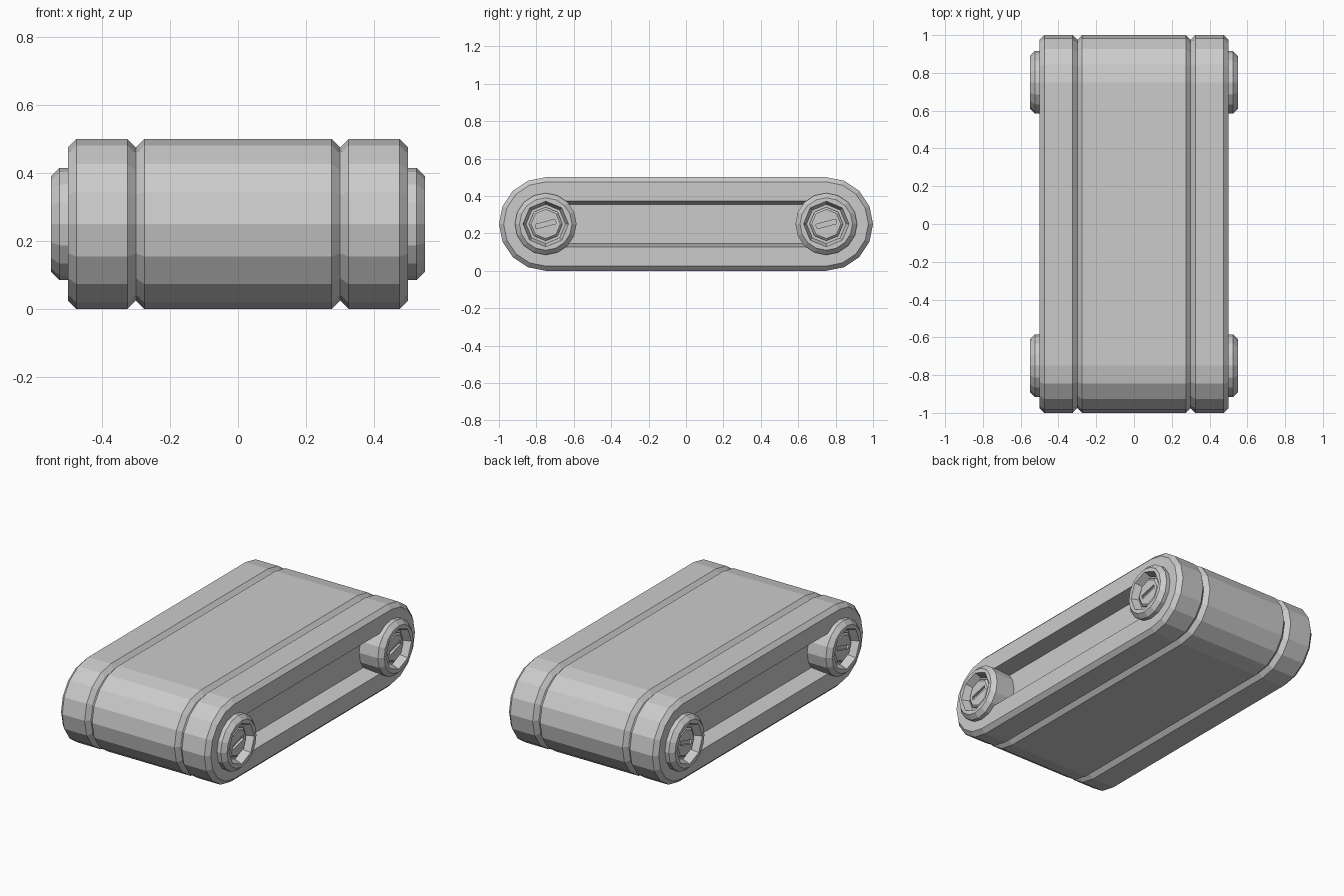
import bpy, bmesh
from math import sin, cos, pi, radians
from mathutils import Matrix

if "Cube" in bpy.data.objects:
    bpy.data.objects.remove(bpy.data.objects["Cube"])

ZC, YC, N = 0.25, 0.75, 16


def stadium(x, r):
    """Rounded track outline in the YZ plane."""
    pts = []
    for side in (0, 1):
        for i in range(N // 2 + 1):
            a = -pi / 2 + pi * side + 2 * pi * i / N
            pts.append((x, (YC if side == 0 else -YC) + r * cos(a), ZC + r * sin(a)))
    return pts


def circle(x, r, octagon=False):
    """16 points; octagon=True flattens every other point onto an 8-sided outline."""
    pts = []
    for i in range(N):
        a = 2 * pi * i / N
        rr = r * cos(pi / 8) if octagon and i % 2 else r
        pts.append((x, rr * cos(a), rr * sin(a)))
    return pts


def loft(name, rings, location=(0, 0, 0)):
    """Skin consecutive rings and close both ends."""
    bm = bmesh.new()
    vs = [[bm.verts.new(p) for p in ring] for ring in rings]
    n = len(vs[0])
    for a, b in zip(vs, vs[1:]):
        for i in range(n):
            j = (i + 1) % n
            bm.faces.new((a[i], a[j], b[j], b[i]))
    bm.faces.new(vs[0])
    bm.faces.new(vs[-1])
    bmesh.ops.recalc_face_normals(bm, faces=bm.faces[:])
    me = bpy.data.meshes.new(name)
    bm.to_mesh(me)
    bm.free()
    ob = bpy.data.objects.new(name, me)
    ob.location = location
    bpy.context.collection.objects.link(ob)
    return ob


# track belt: recessed side panels, bevelled rims, two V grooves
half = [(0.40, 0.105), (0.50, 0.122), (0.50, 0.225), (0.475, 0.25),
        (0.325, 0.25), (0.30, 0.225), (0.275, 0.25)]
profile = [(-x, r) for x, r in half] + half[::-1]
loft("track_belt", [stadium(x, r) for x, r in profile])

# wheel hubs with octagonal sockets and slotted bolts
for sx in (-1, 1):
    for sy in (-1, 1):
        label = ("left" if sx < 0 else "right") + ("_front" if sy < 0 else "_back")
        loc = (0, sy * YC, ZC)
        loft("hub_" + label, [
            circle(sx * 0.39, 0.165), circle(sx * 0.525, 0.165),
            circle(sx * 0.55, 0.14), circle(sx * 0.55, 0.122, True),
            circle(sx * 0.505, 0.105, True)], loc)
        bolt = loft("bolt_" + label, [
            circle(sx * 0.495, 0.09, True), circle(sx * 0.515, 0.09, True),
            circle(sx * 0.525, 0.078, True)], loc)

        # slot cutter
        bm = bmesh.new()
        bmesh.ops.create_cube(bm, size=1, matrix=Matrix.Rotation(radians(15), 4, 'X')
                              @ Matrix.Diagonal((0.03, 0.11, 0.024, 1)))
        me = bpy.data.meshes.new("slot_cutter_" + label)
        bm.to_mesh(me)
        bm.free()
        cutter = bpy.data.objects.new("slot_cutter_" + label, me)
        cutter.location = (sx * 0.526, sy * YC, ZC)
        bpy.context.collection.objects.link(cutter)
        cutter.hide_render = True
        cutter.hide_viewport = False
        cutter.display_type = 'WIRE'
        mod = bolt.modifiers.new("slot", 'BOOLEAN')
        mod.operation = 'DIFFERENCE'
        mod.solver = 'EXACT'
        mod.object = cutter
